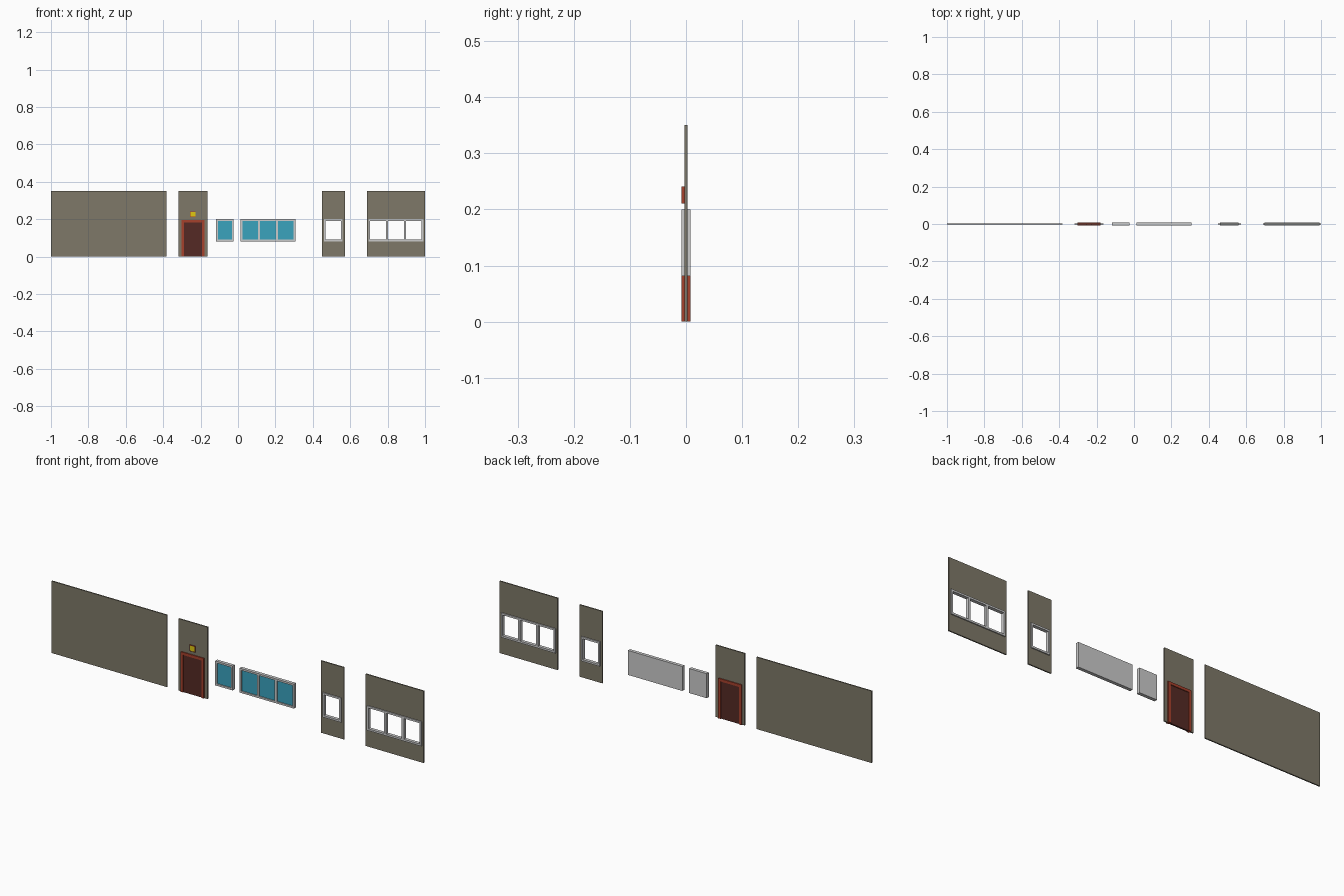
import bpy, bmesh

if "Cube" in bpy.data.objects:
    bpy.data.objects.remove(bpy.data.objects["Cube"])

WALL, FRAME = 0.003, 0.008      # half depths
Z_SILL, Z_HEAD, WALL_H = 0.081, 0.2, 0.35


def material(name, rgb):
    m = bpy.data.materials.new(name)
    m.diffuse_color = (*rgb, 1)
    m.use_nodes = True
    m.node_tree.nodes["Principled BSDF"].inputs["Base Color"].default_value = m.diffuse_color
    return m


olive = material("olive_wall", (0.21, 0.19, 0.14))
red = material("red_frame", (0.38, 0.053, 0.025))
brown = material("brown_door", (0.09, 0.023, 0.018))
teal = material("teal_glass", (0.042, 0.366, 0.515))
yellow = material("yellow_lamp", (0.75, 0.58, 0.005))


def slab(name, xs, zs, y0, y1, mat=None, holes=()):
    """Upright slab cut into cells by xs and zs; cells listed in holes stay open."""
    bm = bmesh.new()
    v = [[bm.verts.new((x, y0, z)) for z in zs] for x in xs]
    for i in range(len(xs) - 1):
        for k in range(len(zs) - 1):
            if (i, k) not in holes:
                bm.faces.new((v[i][k], v[i + 1][k], v[i + 1][k + 1], v[i][k + 1]))
    ext = bmesh.ops.extrude_face_region(bm, geom=bm.faces[:], use_keep_orig=True)
    moved = [g for g in ext["geom"] if isinstance(g, bmesh.types.BMVert)]
    bmesh.ops.translate(bm, verts=moved, vec=(0, y1 - y0, 0))
    bmesh.ops.recalc_face_normals(bm, faces=bm.faces[:])
    me = bpy.data.meshes.new(name)
    bm.to_mesh(me)
    bm.free()
    if mat:
        me.materials.append(mat)
    ob = bpy.data.objects.new(name, me)
    bpy.context.collection.objects.link(ob)
    return ob


def window_frame(name, x0, x1, panes):
    """Grey frame with equal open panes."""
    bar, mullion = 0.009, 0.012
    w = (x1 - x0 - 2 * bar - (panes - 1) * mullion) / panes
    xs = [x0]
    for i in range(panes):
        left = x0 + bar + i * (w + mullion)
        xs += [left, left + w]
    xs.append(x1)
    zs = [Z_SILL, Z_SILL + bar, Z_HEAD - bar, Z_HEAD]
    slab(name, xs, zs, -FRAME, FRAME, holes=[(2 * i + 1, 1) for i in range(panes)])
    return xs, zs


def glazed_window(name, x0, x1, panes):
    """Loose window: teal glass in front, plain closed back."""
    xs, zs = window_frame(name + "_frame", x0, x1, panes)
    for i in range(panes):
        span = xs[2 * i + 1:2 * i + 3]
        slab(f"{name}_glass_{i + 1}", span, zs[1:3], -0.003, -0.001, teal)
        slab(f"{name}_back_{i + 1}", span, zs[1:3], -0.001, FRAME)


def window_wall(name, x0, x1, f0, f1, panes):
    """Wall with an opening lined by an unglazed frame."""
    slab(name, [x0, f0, f1, x1], [0, Z_SILL, Z_HEAD, WALL_H], -WALL, WALL, olive, [(1, 1)])
    window_frame(name + "_frame", f0, f1, panes)


# Plain wall
slab("plain_wall", [-1, -0.381], [0, WALL_H], -WALL, WALL, olive)

# Door wall, frame and leaf
d0, d1, dh, jamb = -0.303, -0.179, 0.195, 0.013
slab("door_wall", [-0.317, d0, d1, -0.162], [0, dh, WALL_H], -WALL, WALL, olive, [(1, 0)])
slab("door_frame", [d0, d0 + jamb, d1 - jamb, d1], [0, dh - jamb, dh],
     -FRAME, FRAME, red, [(1, 0)])
slab("door_leaf", [d0 + jamb, d1 - jamb], [0, dh - jamb], -0.004, 0.004, brown)

# Lamp above the door
lx, lz = -0.241, 0.2255
rim = [-0.015, -0.0125, 0.0125, 0.015]
slab("lamp_rim", [lx + r for r in rim], [lz + r for r in rim], -FRAME, -WALL, red, [(1, 1)])
slab("lamp_face", [lx + r for r in rim[1:3]], [lz + r for r in rim[1:3]],
     -0.0072, -WALL, yellow)

# Loose windows
glazed_window("single_window", -0.117, -0.023, 1)
glazed_window("triple_window", 0.014, 0.307, 3)

# Walls with window openings
window_wall("single_window_wall", 0.448, 0.572, 0.459, 0.559, 1)
window_wall("triple_window_wall", 0.689, 1.0, 0.698, 0.991, 3)
